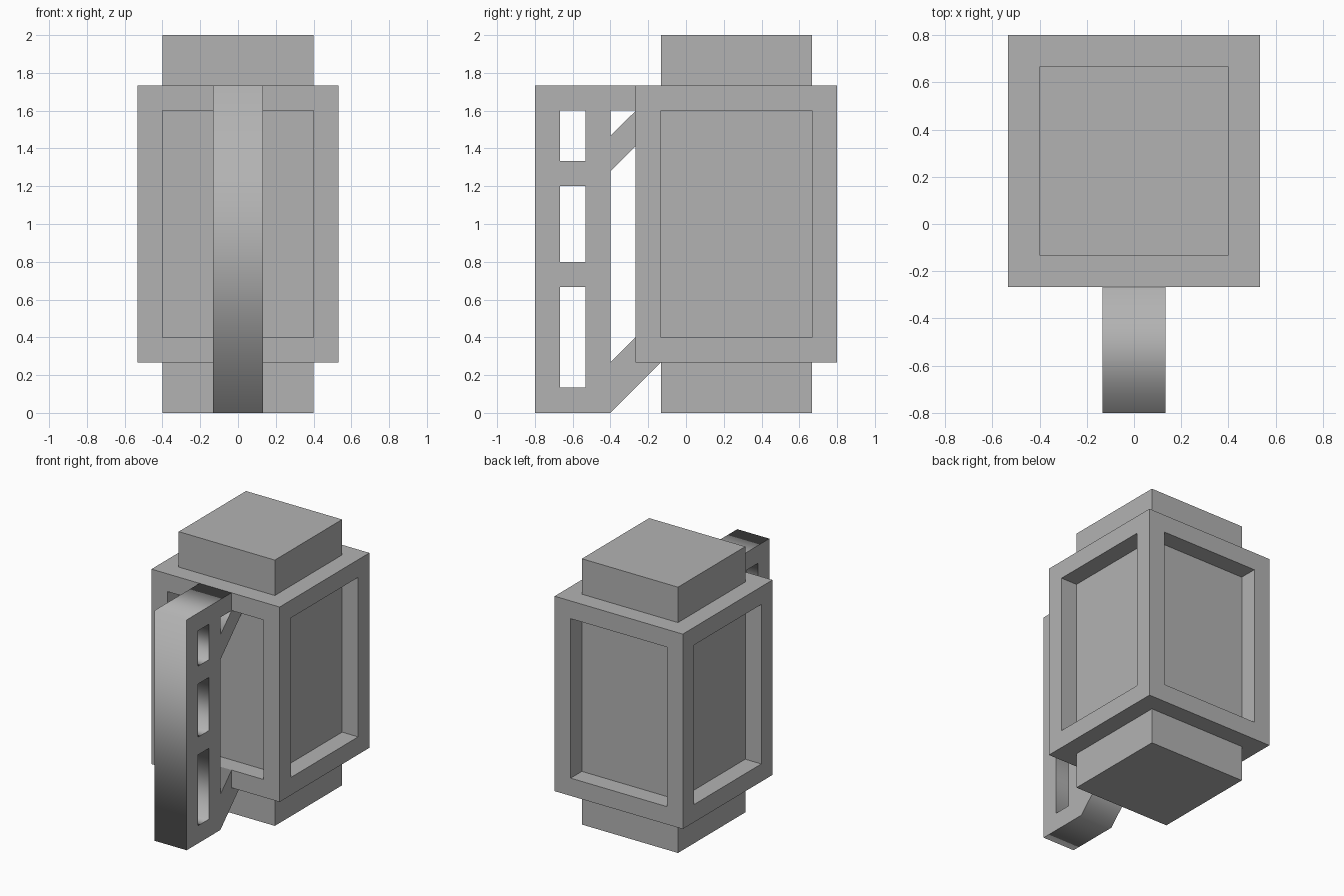
import bpy, bmesh
from math import radians

if "Cube" in bpy.data.objects:
    bpy.data.objects.remove(bpy.data.objects["Cube"], do_unlink=True)

U = 2 / 15  # module: every bar, recess and ledge is a multiple of this

# Single grey material
grey = bpy.data.materials.new("plain_grey")
grey.use_nodes = True
colour = (0.45, 0.45, 0.45, 1)
grey.diffuse_color = colour
grey.node_tree.nodes["Principled BSDF"].inputs["Base Color"].default_value = colour


def slide_faces(bm, faces, distance):
    """Extrude each face along its own normal."""
    new = bmesh.ops.extrude_discrete_faces(bm, faces=faces)["faces"]
    for f in new:
        f.normal_update()
        offset = f.normal * distance
        bmesh.ops.translate(bm, verts=f.verts[:], vec=offset)


# Body: a box with recessed side panels and raised top and bottom caps
bm = bmesh.new()
bmesh.ops.create_cube(bm, size=1)
bmesh.ops.scale(bm, vec=(8 * U, 8 * U, 11 * U), verts=bm.verts)
bmesh.ops.translate(bm, vec=(0, 2 * U, 7.5 * U), verts=bm.verts)
bm.normal_update()
panels = bm.faces[:]
bmesh.ops.inset_individual(bm, faces=panels, thickness=U, use_even_offset=True)
bm.normal_update()
sides = [f for f in panels if abs(f.normal.z) < 0.5]
caps = [f for f in panels if abs(f.normal.z) > 0.5]
slide_faces(bm, sides, -U)
slide_faces(bm, caps, 2 * U)
bm.normal_update()
mesh = bpy.data.meshes.new("lantern_body")
bm.to_mesh(mesh)
bm.free()
body = bpy.data.objects.new("lantern_body", mesh)
bpy.context.collection.objects.link(body)
mesh.materials.append(grey)

# Handle: side profile (depth, height) in modules, with three slots
outline = [(-6, 0), (-3, 0), (-1, 2), (-2, 2), (-2, 3), (-3, 2),
           (-3, 9.6), (-1, 11.6), (-1, 12), (-1.99, 12), (-3, 11),
           (-3, 12), (-2.01, 12), (-2, 13), (-6, 13)]
slots = [[(-5, a), (-4, a), (-4, b), (-5, b)] for a, b in ((1, 5), (6, 9), (10, 12))]

curve = bpy.data.curves.new("handle", "CURVE")
curve.dimensions = "2D"
curve.fill_mode = "BOTH"
curve.extrude = U
for loop in [outline] + slots:
    spline = curve.splines.new("POLY")
    spline.points.add(len(loop) - 1)
    spline.use_cyclic_u = True
    for point, (y, z) in zip(spline.points, loop):
        point.co = (y * U, z * U, 0, 1)
curve.materials.append(grey)
handle = bpy.data.objects.new("handle", curve)
handle.rotation_euler = (radians(90), 0, radians(90))
bpy.context.collection.objects.link(handle)

# Turn the handle into a mesh
bpy.ops.object.select_all(action="DESELECT")
handle.select_set(True)
bpy.context.view_layer.objects.active = handle
bpy.ops.object.convert(target="MESH")
